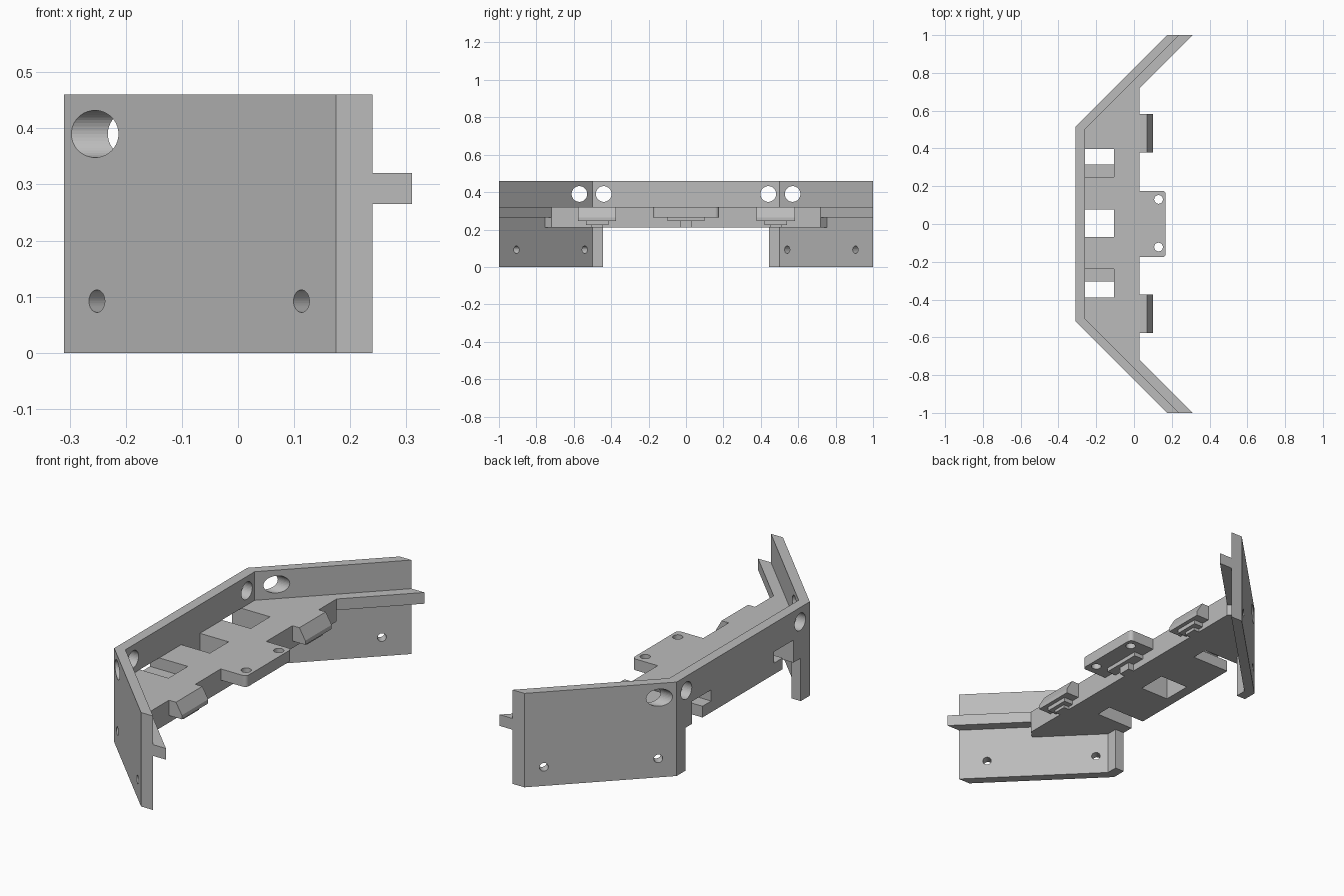
import bpy, bmesh, math
from mathutils import Vector, Matrix

cube = bpy.data.objects.get("Cube")
if cube:
    bpy.data.objects.remove(cube)

grey = bpy.data.materials.new("plain grey")
grey.use_nodes = True
grey.diffuse_color = (0.5, 0.5, 0.5, 1)
grey.node_tree.nodes["Principled BSDF"].inputs["Base Color"].default_value = (0.5, 0.5, 0.5, 1)

TOP, MID, LOW = 0.32, 0.265, 0.21   # shelf layer heights
WALL_TOP = 0.46


def finish(name, bm):
    bmesh.ops.recalc_face_normals(bm, faces=bm.faces)
    mesh = bpy.data.meshes.new(name)
    bm.to_mesh(mesh)
    bm.free()
    mesh.materials.append(grey)
    obj = bpy.data.objects.new(name, mesh)
    bpy.context.collection.objects.link(obj)
    return obj


def prism(name, outline, z0, z1):
    bm = bmesh.new()
    face = bm.faces.new([bm.verts.new((x, y, z0)) for x, y in outline])
    new = bmesh.ops.extrude_face_region(bm, geom=[face])["geom"]
    bmesh.ops.translate(bm, vec=(0, 0, z1 - z0),
                        verts=[v for v in new if isinstance(v, bmesh.types.BMVert)])
    return finish(name, bm)


def box(name, x0, x1, y0, y1, z0, z1):
    return prism(name, [(x0, y0), (x1, y0), (x1, y1), (x0, y1)], z0, z1)


def rod(centre, axis, radius, length):
    bm = bmesh.new()
    turn = Vector((0, 0, 1)).rotation_difference(Vector(axis)).to_matrix().to_4x4()
    bmesh.ops.create_cone(bm, cap_ends=True, segments=40, radius1=radius, radius2=radius,
                          depth=length, matrix=Matrix.Translation(centre) @ turn)
    return finish("hole_cutter", bm)


def cut(obj, cutters):
    for c in cutters:
        mod = obj.modifiers.new("cut", "BOOLEAN")
        mod.operation, mod.solver, mod.object = "DIFFERENCE", "EXACT", c
        deps = bpy.context.evaluated_depsgraph_get()
        mesh = bpy.data.meshes.new_from_object(obj.evaluated_get(deps))
        obj.modifiers.clear()
        obj.data = mesh
        bpy.data.objects.remove(c)


def mirrored(half):
    return half + [(x, -y) for x, y in reversed(half)]


# Angled back wall: one long panel with two swept wings
wall = prism("back_wall", mirrored([(-0.26, 0.5), (0.24, 1), (0.175, 1)])[:3]
             + [(-0.31, 0.515), (-0.31, -0.515), (0.175, -1), (0.24, -1), (-0.26, -0.5)],
             0, WALL_TOP)
cutters = [box("gap_cutter", -0.5, -0.1, -0.445, 0.445, -0.1, LOW)]
for s in (-1, 1):
    # Large holes beside the corners
    for y in (0.44, 0.57):
        cutters.append(rod((-0.27, s * y, 0.39), (1, 0, 0), 0.042, 0.4))
    # Small screw holes through the wings
    for x, y in ((-0.235, 0.557), (0.13, 0.921)):
        cutters.append(rod((x, s * y, 0.092), (1, -s, 0), 0.02, 0.2))


def slot_range(s, inner):
    return sorted((s * inner + 0.005, s * 0.393 + 0.005))


for s in (-1, 1):
    cutters.append(box("slot_cutter", -0.4, -0.2, *slot_range(s, 0.243), MID, TOP))
    cutters.append(box("slot_cutter", -0.4, -0.2, *slot_range(s, 0.31), 0.1, MID + 0.001))
cut(wall, cutters)

# Upper shelf layer with ledges running along the wings
upper = prism("shelf_upper", mirrored([(-0.26, 0.5), (0.24, 1), (0.31, 1), (0.03, 0.72)]), MID, TOP)
# Lower shelf layer
lower = prism("shelf_lower", mirrored([(-0.26, 0.5), (-0.005, 0.755), (0.03, 0.72)]), LOW, MID)
for layer, inner in ((upper, 0.243), (lower, 0.31)):
    cut(layer, [box("slot_cutter", -0.26, -0.105, *slot_range(s, inner), 0.1, 0.4) for s in (-1, 1)]
        + [box("window_cutter", -0.26, -0.105, -0.068, 0.077, 0.1, 0.4)])

# Centre mounting tab with rounded corners and two holes
arc = [(0.148 + 0.02 * math.sin(a), 0.156 + 0.02 * math.cos(a))
       for a in (math.pi / 2 * i / 6 for i in range(7))]
tab = prism("centre_tab", mirrored([(0.03, 0.176)] + arc), MID, TOP)
cut(tab, [rod((0.13, y, 0.29), (0, 0, 1), 0.023, 0.3) for y in (-0.122, 0.13)])

# Side clips with a sloping nose
for side, y in (("right", -0.475), ("left", 0.48)):
    profile = [(0.03, 0.245), (0.1, 0.245), (0.1, MID), (0.068, TOP), (0.03, TOP)]
    bm = bmesh.new()
    ends = [[bm.verts.new((x, y + d, z)) for x, z in profile] for d in (-0.102, 0.102)]
    for end in ends:
        bm.faces.new(end)
    for i in range(len(profile)):
        j = (i + 1) % len(profile)
        bm.faces.new((ends[0][i], ends[0][j], ends[1][j], ends[1][i]))
    finish(side + "_clip", bm)
    # Stepped feet below each clip
    box(side + "_clip_step", 0.03, 0.08, y - 0.06, y + 0.06, 0.225, 0.245)
    box(side + "_clip_foot", 0.03, 0.06, y - 0.032, y + 0.032, LOW, 0.225)

# Stepped feet below the centre tab
box("centre_step", 0.03, 0.08, -0.1, 0.1, 0.245, MID)
box("centre_foot", 0.03, 0.06, -0.032, 0.032, LOW, 0.245)
